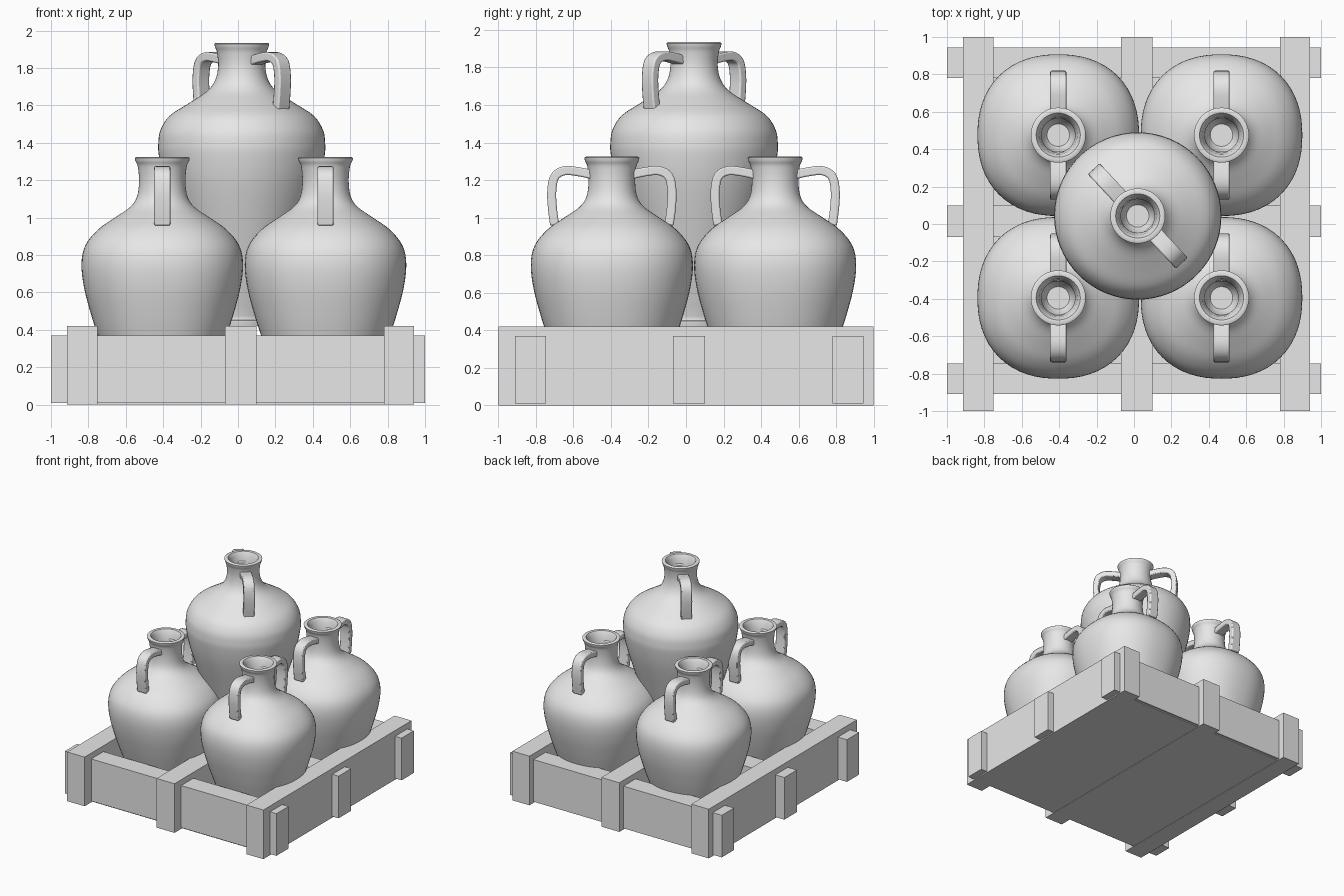
import bpy, bmesh, math
from mathutils import Vector

cube = bpy.data.objects.get("Cube")
if cube:
    bpy.data.objects.remove(cube, do_unlink=True)

grey = bpy.data.materials.new("plain_grey")
grey.use_nodes = True
grey.diffuse_color = (0.8, 0.8, 0.8, 1)
grey.node_tree.nodes["Principled BSDF"].inputs["Base Color"].default_value = (0.8, 0.8, 0.8, 1)


def finish(bm, name, smooth=None):
    """Turn a bmesh into a named object, optionally smooth shaded."""
    bmesh.ops.recalc_face_normals(bm, faces=bm.faces)
    mesh = bpy.data.meshes.new(name)
    bm.to_mesh(mesh)
    bm.free()
    mesh.materials.append(grey)
    obj = bpy.data.objects.new(name, mesh)
    bpy.context.collection.objects.link(obj)
    if smooth:
        bpy.ops.object.select_all(action='DESELECT')
        obj.select_set(True)
        bpy.context.view_layer.objects.active = obj
        bpy.ops.object.shade_smooth_by_angle(angle=math.radians(smooth))
    return obj


def box(name, xs, ys, zs):
    bm = bmesh.new()
    bmesh.ops.create_cube(bm, size=1)
    for v in bm.verts:
        v.co = [lo + (hi - lo) * (c + 0.5) for c, (lo, hi) in zip(v.co, (xs, ys, zs))]
    return finish(bm, name)


def spline(points, steps):
    """Catmull-Rom curve through 2D points."""
    p = [Vector(q) for q in points]
    p = [2 * p[0] - p[1]] + p + [2 * p[-1] - p[-2]]
    out = []
    for a, b, c, d in zip(p, p[1:], p[2:], p[3:]):
        for i in range(steps):
            t = i / steps
            out.append(0.5 * (2 * b + (c - a) * t + (2 * a - 5 * b + 4 * c - d) * t * t
                              + (3 * b - a - 3 * c + d) * t ** 3))
    return out + [p[-2]]


def jar(name, centre, profile, top, squareness):
    """Lathe the outer profile, then the rim and the hollow neck."""
    rim = [(0.144, top - 0.02), (0.147, top - 0.006), (0.138, top), (0.118, top - 0.003),
           (0.102, top - 0.03), (0.09, top - 0.1), (0.088, top - 0.2), (0.06, top - 0.24)]
    rings, n = [], 64
    bm = bmesh.new()
    for r, z in [*spline(profile, 4), *rim]:
        # the belly bulges slightly towards a square, the neck stays round
        e = 2 + squareness * min(1, max(0, (r - 0.15) / 0.2))
        ring = []
        for i in range(n):
            c, s = math.cos(math.tau * i / n), math.sin(math.tau * i / n)
            k = r / (abs(c) ** e + abs(s) ** e) ** (1 / e)
            ring.append(bm.verts.new((centre[0] + k * c, centre[1] + k * s, z)))
        rings.append(ring)
    for a, b in zip(rings, rings[1:]):
        for i in range(n):
            j = (i + 1) % n
            bm.faces.new((a[i], a[j], b[j], b[i]))
    bm.faces.new(rings[0])
    bm.faces.new(rings[-1])
    return finish(bm, name, 50)


def handle(name, centre, top, angle):
    """Flat strap looping from the neck to the shoulder."""
    path = spline([(0.09, -0.10), (0.17, -0.082), (0.25, -0.075), (0.303, -0.105),
                   (0.32, -0.18), (0.317, -0.27), (0.305, -0.365)], 4)
    out = Vector((math.sin(angle), -math.cos(angle), 0))
    side = Vector((-out.y, out.x, 0)) * 0.043
    bm = bmesh.new()
    rows = []
    for i, (r, z) in enumerate(path):
        a, b = path[max(i - 1, 0)], path[min(i + 1, len(path) - 1)]
        t = (b - a).normalized()
        normal = out * -t.y + Vector((0, 0, t.x))
        mid = Vector((*centre, top + z)) + out * r
        rows.append([bm.verts.new(mid + side * u + normal * w * 0.024)
                     for u, w in ((-1, -1), (1, -1), (1, 1), (-1, 1))])
    for a, b in zip(rows, rows[1:]):
        for i in range(4):
            j = (i + 1) % 4
            bm.faces.new((a[i], a[j], b[j], b[i]))
    bm.faces.new(rows[0])
    bm.faces.new(rows[-1])
    obj = finish(bm, name, 40)
    bevel = obj.modifiers.new("soft_edges", 'BEVEL')
    bevel.width = 0.008
    bevel.segments = 2
    bevel.limit_method = 'ANGLE'
    bevel.angle_limit = math.radians(50)
    return obj


# Crate: tall beams run front to back, lower boards run side to side
for label, xs in zip(("right", "middle", "left"), ((-0.915, -0.75), (-0.07, 0.10), (0.78, 0.94))):
    box("crate_beam_" + label, xs, (-1, 1), (0, 0.42))
for label, ys in zip(("front", "middle", "back"), ((-0.91, -0.745), (-0.07, 0.10), (0.78, 0.945))):
    box("crate_board_" + label, (-1, 1), ys, (0.01, 0.37))
box("crate_floor", (-0.9, 0.92), (-0.9, 0.93), (0.002, 0.04))

# Four jars sitting in the crate
low_profile = [(0.23, 0.03), (0.28, 0.17), (0.345, 0.37), (0.38, 0.48), (0.417, 0.62),
               (0.432, 0.75), (0.412, 0.85), (0.345, 0.935), (0.254, 1.0), (0.174, 1.055),
               (0.136, 1.11), (0.124, 1.19), (0.13, 1.27), (0.142, 1.30)]
for back, y in (("front", -0.395), ("back", 0.475)):
    for hand, x in (("right", -0.405), ("left", 0.468)):
        jar(f"jar_{back}_{hand}", (x, y), low_profile, 1.325, 0.25)
        for k in range(2):
            handle(f"jar_{back}_{hand}_handle_{k + 1}", (x, y), 1.325, math.pi * k)

# Tall jar standing on the crossing of the beams
high_profile = [(0.19, 0.42), (0.195, 0.45), (0.19, 0.475), (0.27, 0.72), (0.335, 0.93),
                (0.412, 1.18), (0.443, 1.33), (0.446, 1.40), (0.434, 1.47), (0.385, 1.545),
                (0.283, 1.612), (0.187, 1.675), (0.142, 1.735), (0.126, 1.81), (0.132, 1.88),
                (0.142, 1.91)]
jar("top_jar", (0.02, 0.043), high_profile, 1.935, 0)
for k in range(2):
    handle(f"top_jar_handle_{k + 1}", (0.02, 0.043), 1.935, math.radians(43) + math.pi * k)
